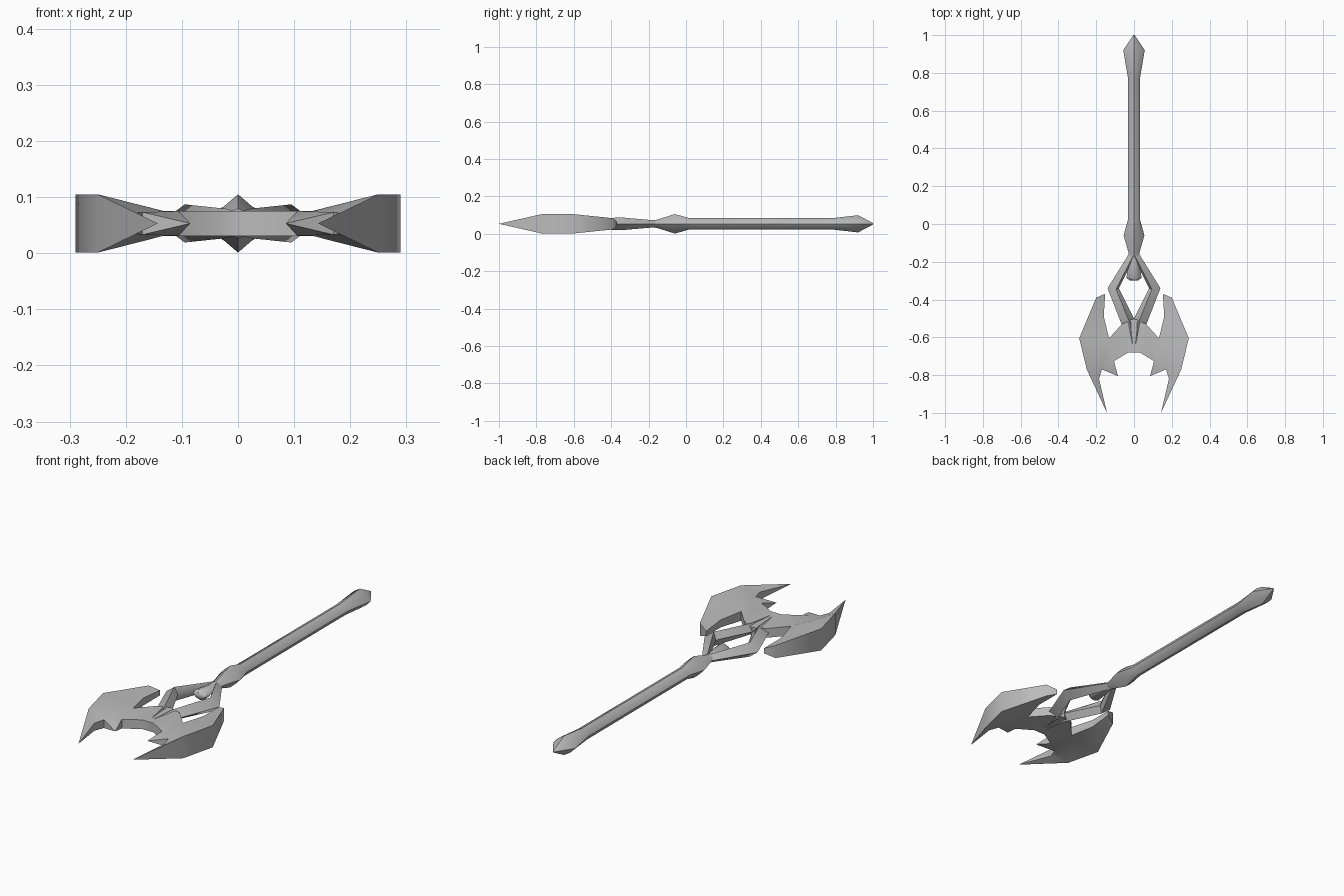
import bpy, bmesh, math

cube = bpy.data.objects.get("Cube")
if cube:
    bpy.data.objects.remove(cube, do_unlink=True)

MID = 0.053  # height of the flat symmetry plane

steel = bpy.data.materials.new("grey steel")
steel.use_nodes = True
grey = (0.5, 0.5, 0.5, 1)
steel.diffuse_color = grey
steel.node_tree.nodes["Principled BSDF"].inputs["Base Color"].default_value = grey


def finish(name, bm, mirror=False, angle=45):
    bmesh.ops.remove_doubles(bm, verts=bm.verts, dist=0.0005)
    bmesh.ops.recalc_face_normals(bm, faces=bm.faces)
    mesh = bpy.data.meshes.new(name)
    bm.to_mesh(mesh)
    bm.free()
    mesh.materials.append(steel)
    obj = bpy.data.objects.new(name, mesh)
    bpy.context.collection.objects.link(obj)
    obj.location.z = MID
    bpy.ops.object.select_all(action='DESELECT')
    bpy.context.view_layer.objects.active = obj
    obj.select_set(True)
    if mirror:
        mod = obj.modifiers.new("mirror", 'MIRROR')
        mod.merge_threshold = 0.001
        bpy.ops.object.modifier_apply(modifier=mod.name)
    bpy.ops.object.shade_smooth_by_angle(angle=math.radians(angle))
    return obj


def loft(bm, rings):
    """Skin equal-sized rings of points and cap both ends."""
    rows = [[bm.verts.new(p) for p in ring] for ring in rings]
    n = len(rows[0])
    for a, b in zip(rows, rows[1:]):
        for i in range(n):
            j = (i + 1) % n
            bm.faces.new((a[i], a[j], b[j], b[i]))
    bm.faces.new(rows[0])
    bm.faces.new(rows[-1])


def shaft_ring(y, rx, rz, diagonal):
    """Eight-sided ring; a small diagonal makes it diamond shaped."""
    ring = []
    for i in range(8):
        a = i * math.pi / 4
        k = diagonal if i % 2 else 1
        ring.append((rx * k * math.cos(a), y, rz * k * math.sin(a)))
    return ring


# Handle: pommel, shaft, diamond knob and collar end
bm = bmesh.new()
loft(bm, [shaft_ring(*s) for s in (
    (1.0, .004, .004, 1), (.92, .057, .046, .8), (.78, .033, .03, .95),
    (.02, .033, .03, .95), (-.06, .055, .052, .74), (-.155, .028, .022, .85),
    (-.2, .028, .016, .9), (-.285, .04, .027, .9), (-.3, .02, .015, .9))])
finish("handle", bm)

# Fork: one bent arm (outer xy, inner xy, ridge xy, ridge height), mirrored
bm = bmesh.new()
arm = (((.025, -.155), (-.005, -.17), (.0, -.16), .018),
       ((.14, -.34), (.08, -.34), (.095, -.345), .034),
       ((.066, -.53), (0, -.5), (.02, -.53), .026),
       ((.02, -.66), (0, -.66), (.005, -.66), .021))
loft(bm, [[(*o, 0), (*r, h), (*i, 0), (*r, -h)] for o, i, r, h in arm])
bmesh.ops.recalc_face_normals(bm, faces=bm.faces)
finish("fork_arms", bm, mirror=True)

# Axe head: half outline as (x, y, half thickness), closed by mirroring
outline = ((.153, -.37, .012), (.2, -.39, .03), (.29, -.605, .052),
           (.25, -.77, .052), (.143, -1, 0), (.185, -.82, .018),
           (.17, -.77, .02), (.085, -.805, 0), (.106, -.726, .022),
           (.03, -.68, .022), (0, -.68, .022), (0, -.5, .02),
           (.064, -.53, .022), (.132, -.605, .022), (.16, -.49, .018))
patches = ((0, 1, 14), (1, 2, 14), (14, 2, 13), (13, 2, 3), (13, 3, 6),
           (6, 3, 5), (5, 3, 4), (13, 6, 8), (6, 7, 8), (12, 13, 8, 9),
           (11, 12, 9, 10))
bm = bmesh.new()
top = [bm.verts.new((x, y, h)) for x, y, h in outline]
low = [bm.verts.new((x, y, -h)) if h else top[i]
       for i, (x, y, h) in enumerate(outline)]
for patch in patches:
    bm.faces.new([top[i] for i in patch])
    bm.faces.new([low[i] for i in reversed(patch)])
for i in range(len(outline)):
    j = (i + 1) % len(outline)
    if outline[i][0] or outline[j][0]:
        rim = dict.fromkeys((top[i], top[j], low[j], low[i]))
        bm.faces.new(list(rim))
finish("axe_head", bm, mirror=True)
